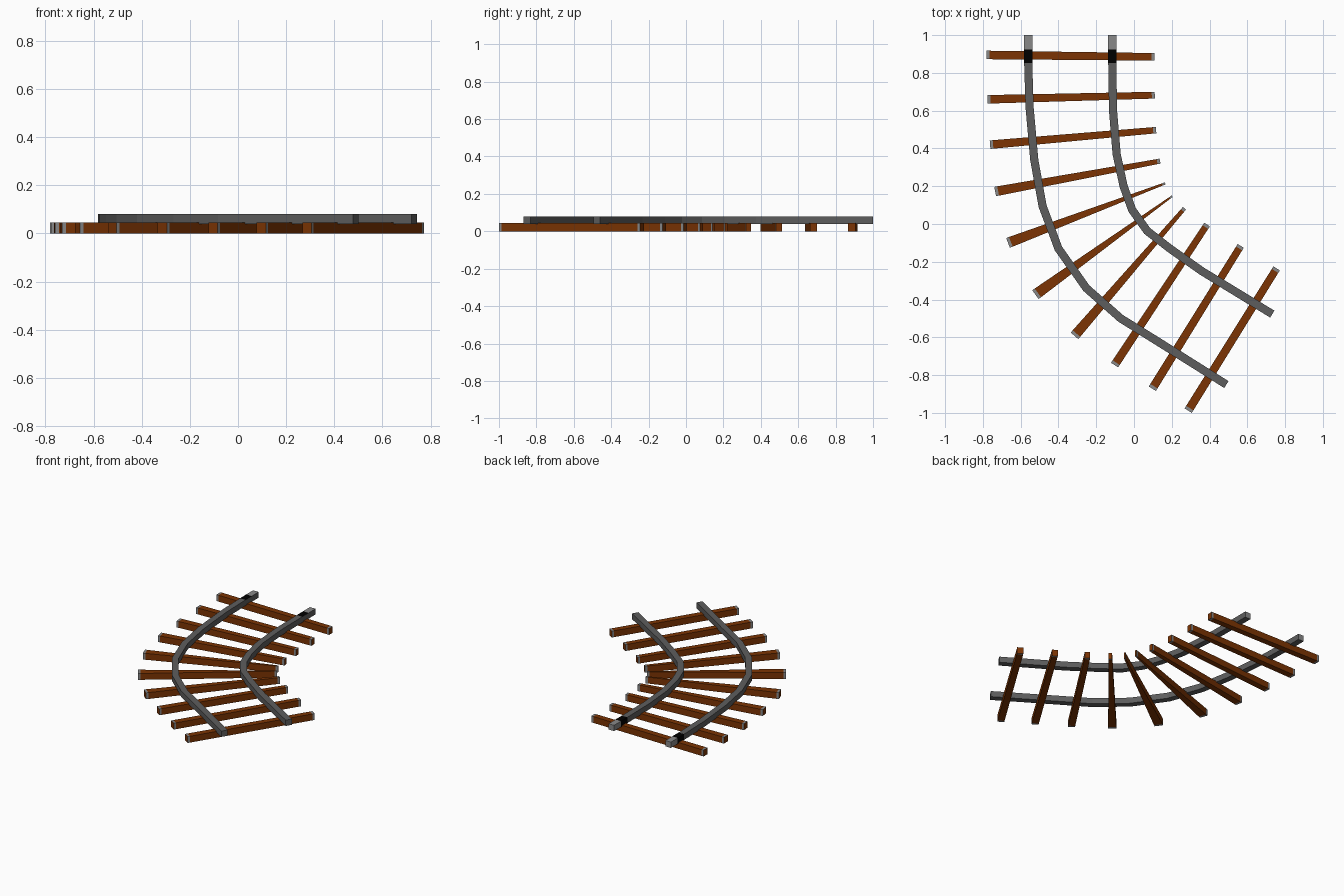
import bpy, bmesh
from mathutils import Vector

if "Cube" in bpy.data.objects:
    bpy.data.objects.remove(bpy.data.objects["Cube"])


def material(name, r, g, b):
    m = bpy.data.materials.new(name)
    m.diffuse_color = (r, g, b, 1)
    m.use_nodes = True
    m.node_tree.nodes["Principled BSDF"].inputs["Base Color"].default_value = m.diffuse_color
    return m


BROWN = material("brown_wood", 0.2, 0.034, 0.001)
STEEL = material("rail_grey", 0.11, 0.11, 0.11)
LIGHT = material("light_grey", 0.25, 0.25, 0.25)
BLACK = material("joint_black", 0.0, 0.0, 0.0)


def strip(name, path, widths, z0, z1, mats, pick):
    """Sweep a mitred box section along a flat path; pick(segment, side) gives the material index."""
    pts = [Vector(p) for p in path]
    n = len(pts)
    bm = bmesh.new()
    rings = []
    for i, p in enumerate(pts):
        a = (p - pts[i - 1]).normalized() if i else None
        b = (pts[i + 1] - p).normalized() if i < n - 1 else None
        d = ((a or b) + (b or a)).normalized()
        miter = d.dot(a or b)
        off = Vector((-d.y, d.x)) * widths[i] / 2 / miter
        l, r = p + off, p - off
        rings.append([bm.verts.new(c) for c in
                      ((l.x, l.y, z1), (r.x, r.y, z1), (r.x, r.y, z0), (l.x, l.y, z0))])
    for s in range(n - 1):
        for k, side in enumerate(("top", "right", "bottom", "left")):
            j = (k + 1) % 4
            f = bm.faces.new((rings[s][k], rings[s][j], rings[s + 1][j], rings[s + 1][k]))
            f.material_index = pick(s, side)
    bm.faces.new(rings[0][::-1]).material_index = pick(0, "start")
    bm.faces.new(rings[-1]).material_index = pick(n - 2, "end")
    bmesh.ops.recalc_face_normals(bm, faces=bm.faces)
    me = bpy.data.meshes.new(name)
    bm.to_mesh(me)
    bm.free()
    for m in mats:
        me.materials.append(m)
    ob = bpy.data.objects.new(name, me)
    bpy.context.collection.objects.link(ob)
    return ob


# Sleepers: outer end, inner end, outer width, inner width
sleepers = [
    ((-0.78, 0.895), (0.108, 0.885), 0.045, 0.04),
    ((-0.775, 0.66), (0.11, 0.682), 0.045, 0.036),
    ((-0.762, 0.42), (0.117, 0.497), 0.045, 0.034),
    ((-0.735, 0.172), (0.138, 0.333), 0.05, 0.027),
    ((-0.667, -0.1), (0.165, 0.215), 0.055, 0.012),
    ((-0.522, -0.374), (0.202, 0.147), 0.057, 0.01),
    ((-0.315, -0.592), (0.267, 0.083), 0.053, 0.022),
    ((-0.103, -0.747), (0.387, -0.003), 0.045, 0.035),
    ((0.097, -0.872), (0.565, -0.116), 0.045, 0.038),
    ((0.287, -0.988), (0.755, -0.235), 0.045, 0.04),
]


def sleeper_colour(seg, side):
    # grey band round each tip, brown end grain
    return 1 if seg != 1 and side not in ("start", "end") else 0


for i, (a, b, wa, wb) in enumerate(sleepers):
    a, b = Vector(a), Vector(b)
    cap = (b - a).normalized() * 0.016
    strip(f"sleeper_{i + 1}", [a, a + cap, b - cap, b], [wa, wa, wb, wb],
          0.0, 0.045, [BROWN, LIGHT], sleeper_colour)


# Rails: light end and black joint on the top and the -x side (right of the path direction)
def rail_colour(seg, side):
    return (1, 2)[seg] if side in ("top", "right", "start") and seg < 2 else 0


outer = [(-0.56, 1.0), (-0.56, 0.923), (-0.56, 0.852), (-0.553, 0.62), (-0.528, 0.34),
         (-0.484, 0.095), (-0.4, -0.13), (-0.252, -0.34), (-0.07, -0.5),
         (0.126, -0.622), (0.489, -0.85)]
inner = [(-0.115, 1.0), (-0.115, 0.923), (-0.115, 0.852), (-0.111, 0.6), (-0.092, 0.37),
         (-0.055, 0.2), (-0.01, 0.075), (0.07, -0.037), (0.19, -0.13),
         (0.36, -0.25), (0.732, -0.477)]
for name, path in (("outer_rail", outer), ("inner_rail", inner)):
    strip(name, path, [0.043] * len(path), 0.039, 0.08, [STEEL, LIGHT, BLACK], rail_colour)
